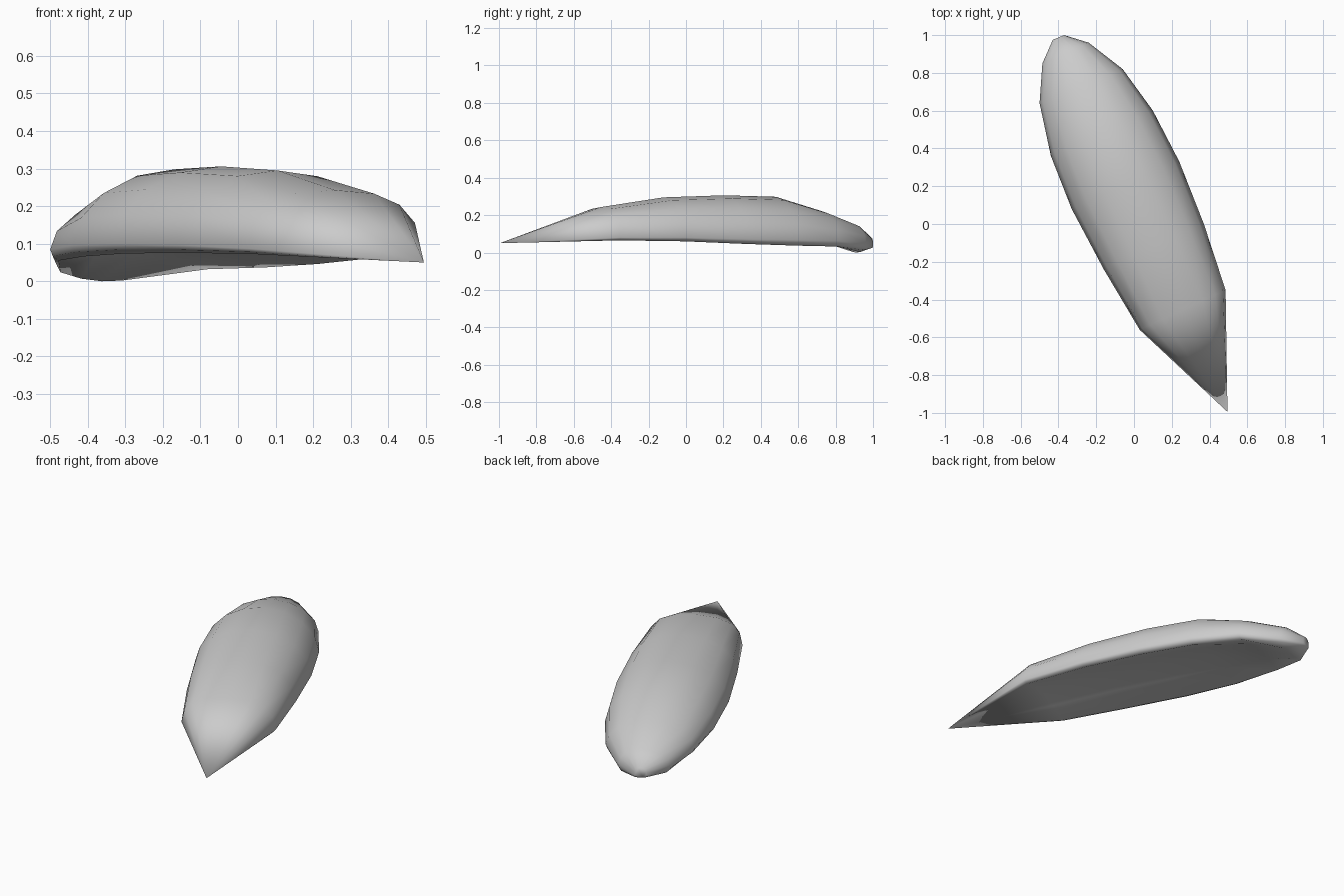
import bpy, bmesh, math

if "Cube" in bpy.data.objects:
    bpy.data.objects.remove(bpy.data.objects["Cube"])

# Stations: left edge x,y / right edge x,y / left rim z, right rim z / crown z / lip height / underside centre z / roundness
TIP = (0.495, -0.995, 0.05)
STATIONS = [
    (0.03, -0.56, 0.485, -0.35, 0.072, 0.065, 0.243, 0.015, 0.115, 2.5),
    (-0.16, -0.24, 0.37, 0.00, 0.076, 0.060, 0.295, 0.02, 0.13, 2.1),
    (-0.33, 0.08, 0.24, 0.33, 0.074, 0.046, 0.306, 0.025, 0.125, 2.0),
    (-0.44, 0.36, 0.10, 0.60, 0.066, 0.037, 0.298, 0.03, 0.11, 1.9),
    (-0.50, 0.64, -0.06, 0.82, 0.055, 0.032, 0.220, 0.03, 0.07, 1.9),
    (-0.485, 0.85, -0.24, 0.96, 0.024, 0.013, 0.148, 0.04, 0.0, 2.0),
    (-0.43, 0.975, -0.37, 1.00, 0.030, 0.026, 0.082, 0.025, 0.025, 2.0),
]
ARC = 8      # segments across the dome


def section(lx, ly, rx, ry, zl, zr, crown, lip, under, power):
    """Closed cross-section: dome, tucked-in lips, shallow hollow underside."""
    def at(t, z):
        u = (t + 1) / 2
        return (lx + (rx - lx) * u, ly + (ry - ly) * u, z)

    def rim(t):
        return zl + (zr - zl) * (t + 1) / 2
    pts = [at(-0.90, zl), at(-0.97, zl + lip * 0.4)]
    for i in range(ARC + 1):
        a = math.pi * (1 - i / ARC)
        c, s = math.cos(a), max(math.sin(a), 0)
        t = math.copysign(abs(c) ** (2 / power), c)
        w = rim(t) + lip
        pts.append(at(t, w + (crown - w) * s ** (2 / power)))
    pts += [at(0.97, zr + lip * 0.4), at(0.90, zr)]
    for t in (0.45, 0.0, -0.45):
        pts.append(at(t, rim(t) + (under - rim(0)) * (1 - t * t / 0.81)))
    return pts


bm = bmesh.new()
tip = bm.verts.new(TIP)
rings = [[bm.verts.new(p) for p in section(*s)] for s in STATIONS]
n = len(rings[0])
for i in range(n):
    j = (i + 1) % n
    bm.faces.new((tip, rings[0][i], rings[0][j]))
    for a, b in zip(rings, rings[1:]):
        bm.faces.new((a[i], b[i], b[j], a[j]))
bm.faces.new(rings[-1])
bmesh.ops.recalc_face_normals(bm, faces=bm.faces)
for f in bm.faces:
    f.smooth = True
mesh = bpy.data.meshes.new("shell")
bm.to_mesh(mesh)
bm.free()
shell = bpy.data.objects.new("shell", mesh)
bpy.context.collection.objects.link(shell)
